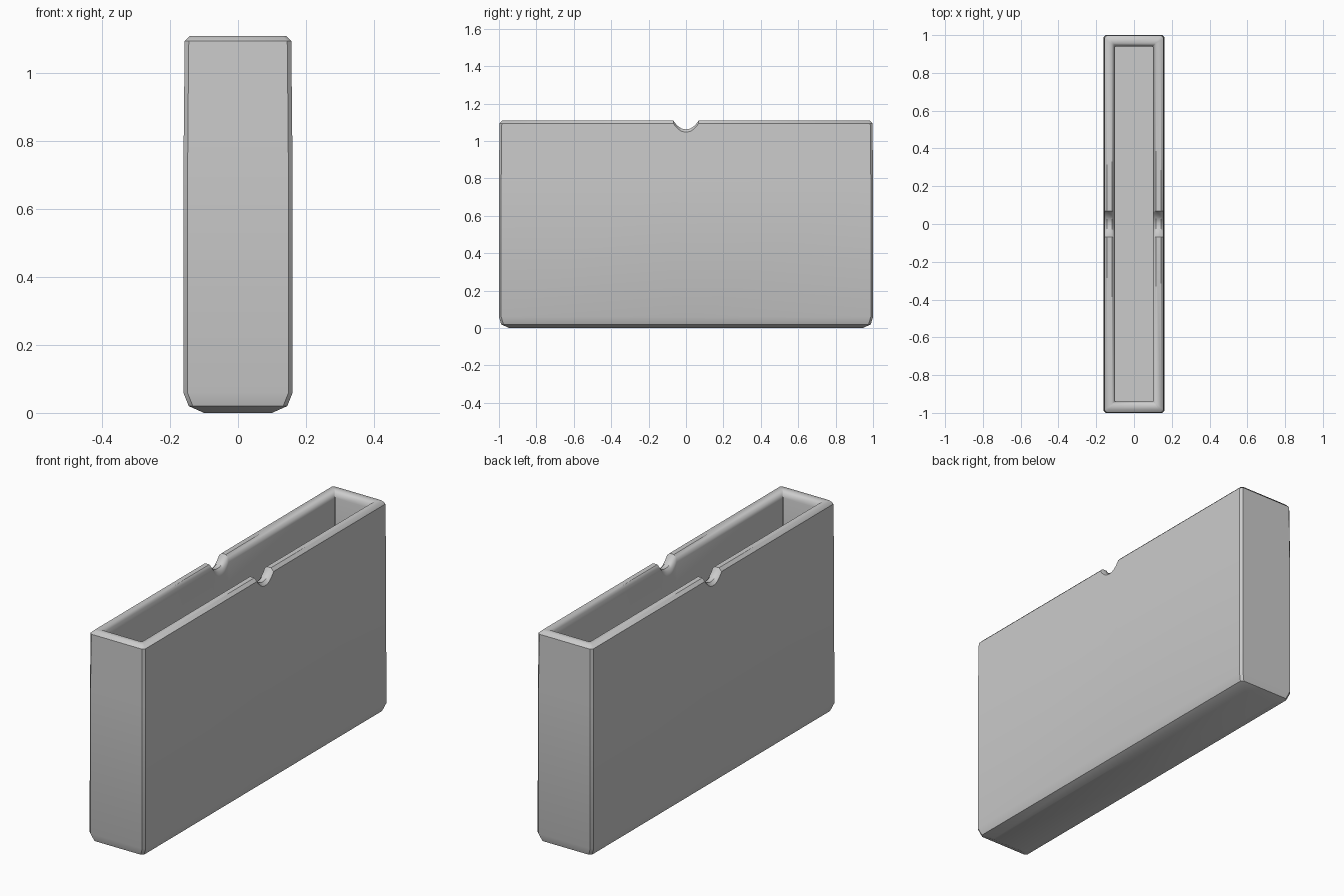
import bpy, bmesh, math

if "Cube" in bpy.data.objects:
    bpy.data.objects.remove(bpy.data.objects["Cube"], do_unlink=True)

grey = bpy.data.materials.new("plain grey")
grey.use_nodes = True
colour = (0.6, 0.6, 0.6, 1)
grey.diffuse_color = colour
grey.node_tree.nodes["Principled BSDF"].inputs["Base Color"].default_value = colour

TOP = 1.11
NOTCH_R = 0.068
NOTCH_DEPTH = 0.047
STEPS = 16


def notch(y):
    """Depth of the thumb notch: round bottom with softly flared lips."""
    t = min(abs(y) / NOTCH_R, 1)
    return NOTCH_DEPTH * (1 - t ** 2.2)


def ring(bm, hx, hy, z, corner, notched):
    """Rectangle with clipped corners and extra points along the long sides."""
    side = [(hx, -hy + corner)]
    side += [(hx, NOTCH_R * (2 * i / STEPS - 1)) for i in range(STEPS + 1)]
    side += [(hx, hy - corner), (hx - corner, hy)]
    side = [(hx - corner, -hy)] + side
    loop = side + [(-x, -y) for x, y in side]
    return [bm.verts.new((x, y, z - (notch(y) if notched else 0))) for x, y in loop]


# Wall section from the underside, over the rim, down to the inner floor:
# half width, half length, height, corner size, follows notch
section = [
    (0.100, 0.945, 0.0, 0.010, False),
    (0.145, 0.988, 0.02, 0.012, False),
    (0.161, 1.0, 0.06, 0.012, False),
    (0.160, 1.0, 0.80, 0.012, False),
    (0.157, 0.997, TOP - 0.015, 0.012, True),
    (0.142, 0.983, TOP, 0.010, True),
    (0.117, 0.957, TOP, 0.005, True),
    (0.105, 0.945, TOP - 0.012, 0.003, True),
    (0.100, 0.940, TOP - 0.035, 0.003, True),
    (0.100, 0.940, 0.80, 0.003, False),
    (0.100, 0.940, 0.06, 0.003, False),
]

bm = bmesh.new()
rings = [ring(bm, *row) for row in section]
for low, high in zip(rings, rings[1:]):
    for i in range(len(low)):
        j = (i + 1) % len(low)
        bm.faces.new((low[i], low[j], high[j], high[i]))

# Underside and inner floor
bm.faces.new(rings[0][::-1])
bm.faces.new(rings[-1])
bmesh.ops.recalc_face_normals(bm, faces=bm.faces)

mesh = bpy.data.meshes.new("open_box")
bm.to_mesh(mesh)
bm.free()
mesh.materials.append(grey)
box = bpy.data.objects.new("open_box", mesh)
bpy.context.collection.objects.link(box)

bpy.context.view_layer.objects.active = box
box.select_set(True)
bpy.ops.object.shade_smooth_by_angle(angle=math.radians(40))
